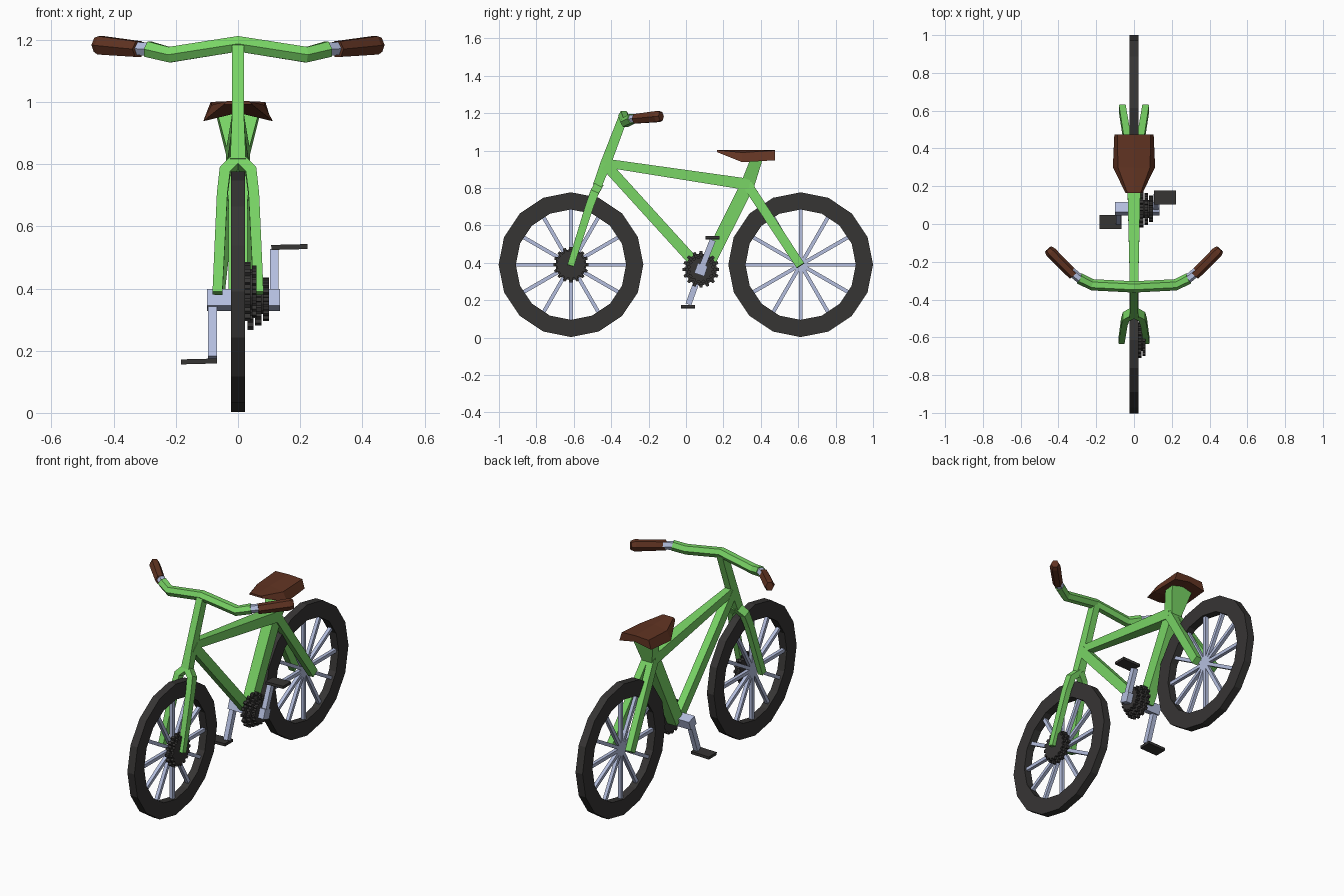
import bpy, bmesh
from math import sin, cos, pi, sqrt
from mathutils import Vector

if "Cube" in bpy.data.objects:
    bpy.data.objects.remove(bpy.data.objects["Cube"])


def material(name, rgb):
    m = bpy.data.materials.new(name)
    m.diffuse_color = (*rgb, 1)
    m.use_nodes = True
    m.node_tree.nodes["Principled BSDF"].inputs["Base Color"].default_value = m.diffuse_color
    return m


GREEN = material("green_paint", (0.19, 0.66, 0.13))
BLACK = material("rubber", (0.037, 0.035, 0.034))
BROWN = material("leather", (0.12, 0.034, 0.016))
STEEL = material("steel", (0.46, 0.52, 0.74))


def finish(name, bm, mat):
    bmesh.ops.recalc_face_normals(bm, faces=bm.faces[:])
    me = bpy.data.meshes.new(name)
    bm.to_mesh(me)
    bm.free()
    me.materials.append(mat)
    ob = bpy.data.objects.new(name, me)
    bpy.context.collection.objects.link(ob)
    return ob


def loft(bm, rings, closed=False):
    """Skin a list of point rings; cap the ends unless the loop is closed."""
    rs = [[bm.verts.new(p) for p in r] for r in rings]
    n = len(rs[0])
    for k in range(len(rs) if closed else len(rs) - 1):
        a, b = rs[k], rs[(k + 1) % len(rs)]
        for i in range(n):
            j = (i + 1) % n
            bm.faces.new((a[i], a[j], b[j], b[i]))
    if not closed:
        bm.faces.new(rs[0])
        bm.faces.new(rs[-1])


def add_tube(bm, pts, sizes, side=(1, 0, 0), sides=4):
    """Sweep a polygon along pts; sizes are half extents (along side, across it)."""
    pts = [Vector(p) for p in pts]
    if len(sizes) != len(pts):
        sizes = [sizes[0]] * len(pts)
    rings = []
    for i, p in enumerate(pts):
        t = (pts[min(i + 1, len(pts) - 1)] - pts[max(i - 1, 0)]).normalized()
        s = Vector(side)
        s = (s - t * s.dot(t)).normalized()
        v = t.cross(s)
        f = sqrt(2) if sides == 4 else 1.0
        ang = [2 * pi * (k + 0.5) / sides for k in range(sides)]
        rings.append([p + s * cos(a) * f * sizes[i][0] + v * sin(a) * f * sizes[i][1]
                      for a in ang])
    loft(bm, rings)


def tube(name, pts, sizes, mat, **kw):
    bm = bmesh.new()
    add_tube(bm, pts, sizes, **kw)
    return finish(name, bm, mat)


def pair(name, pts, sizes, mat, **kw):
    for label, s in (("right", 1), ("left", -1)):
        tube(f"{label}_{name}", [(p[0] * s, p[1], p[2]) for p in pts], sizes, mat, **kw)


def cogs(name, y, z, layers):
    """Stack of toothed discs: (x0, x1, radius) per layer."""
    bm = bmesh.new()
    n = 16
    for x0, x1, r in layers:
        prof = []
        for k in range(n):
            for d, rr in ((-.3, r * .86), (-.2, r), (.2, r), (.3, r * .86)):
                a = 2 * pi * (k + d) / n
                prof.append((rr * cos(a), rr * sin(a)))
        loft(bm, [[(x, y + a, z + b) for a, b in prof] for x in (x0, x1)])
    x0, x1, r = layers[0][0], layers[-1][1], layers[-1][2] * .7
    add_tube(bm, [(x0, y, z), (x1 - .004, y, z)], [(r, r)], side=(0, 0, 1), sides=12)
    finish(name, bm, BLACK)


# Wheels: 16-sided tyre with rectangular section, 12 spokes
for label, y in (("front", -0.615), ("rear", 0.613)):
    zc = 0.39
    bm = bmesh.new()
    rings = []
    for k in range(16):
        a = 2 * pi * k / 16
        rings.append([(x, y + r * cos(a), zc + r * sin(a))
                      for x, r in ((-.023, .387), (.023, .387), (.023, .295), (-.023, .295))])
    loft(bm, rings, closed=True)
    finish(label + "_tyre", bm, BLACK)
    bm = bmesh.new()
    for k in range(12):
        a = 2 * pi * k / 12
        add_tube(bm, [(0, y, zc), (0, y + .31 * cos(a), zc + .31 * sin(a))], [(.010, .010)])
    finish(label + "_spokes", bm, STEEL)

# Cogs
cogs("front_cogs", -0.615, 0.39, [(.02, .04, .095), (.045, .06, .085)])
cogs("crank_cogs", 0.08, 0.365, [(.03, .05, .098), (.055, .075, .085), (.08, .1, .07)])

# Frame tubes
tube("steering_tube", [(0, -.335, 1.18), (0, -.43, .93), (0, -.475, .81)],
     [(.02, .025), (.02, .028), (.025, .024)], GREEN)
tube("top_tube", [(0, -.42, .932), (0, .34, .818)], [(.02, .023), (.038, .031)], GREEN)
tube("down_tube", [(0, -.43, .925), (0, .07, .375)], [(.022, .028)], GREEN)
tube("seat_tube", [(0, .10, .36), (0, .33, .82), (0, .385, .975)],
     [(.03, .035), (.032, .037), (.072, .03)], GREEN)

# Fork legs and rear stays
pair("fork_leg", [(0, -.468, .815), (.042, -.49, .775), (.051, -.517, .70), (.066, -.617, .385)],
     [(.018, .024), (.018, .023), (.017, .022), (.016, .018)], GREEN)
pair("rear_stay", [(.015, .32, .83), (.062, .612, .385)], [(.02, .026), (.018, .024)], GREEN)

# Handlebar with connectors and grips
half = [(.29, -.288, 1.17), (.22, -.322, 1.152)]
tube("handlebar", [(-x, y, z) for x, y, z in half] + [(0, -.333, 1.187)] + half[::-1],
     [(.029, .03)] * 5, GREEN, side=(0, 0, 1), sides=6)
pair("grip_connector", [(.28, -.295, 1.169), (.335, -.25, 1.173)], [(.024, .024)], STEEL,
     side=(0, 0, 1), sides=6)
pair("grip", [(.32, -.27, 1.17), (.44, -.15, 1.182), (.455, -.133, 1.184)],
     [(.029, .028), (.034, .03), (.026, .022)], BROWN, side=(0, 0, 1), sides=6)

# Saddle: narrow nose, drooping sides
bm = bmesh.new()
sections = [(.165, .035, .045, 1.003, 1.003, .992, .992), (.30, .085, .112, 1.004, .990, .938, .965),
            (.475, .088, .104, 1.004, 1.0, .948, .968)]
loft(bm, [[(-lo, y, zl), (-up, y, ze), (0, y, zt), (up, y, ze), (lo, y, zl), (0, y, zb)]
          for y, up, lo, zt, ze, zl, zb in sections])
finish("saddle", bm, BROWN)

# Crank axle, arms and pedals
tube("crank_axle", [(-.1, .08, .363), (.135, .08, .363)], [(.028, .028)], STEEL, side=(0, .33, .94))
for label, s in (("right", 1), ("left", -1)):
    x, dy, dz = s * .117 if s > 0 else -.082, s * .065, s * .172
    tube(label + "_crank_arm", [(x, .08, .363), (x, .078 + dy, .35 + dz)], [(.014, .016)], STEEL)
    yc, zc = .076 + dy, .348 + dz + .012 * s
    px = .165 if s > 0 else -.125
    tube(label + "_pedal", [(px - .058, yc, zc), (px + .058, yc, zc + .003)],
         [(.008, .037)], BLACK, side=(0, 0, 1))
